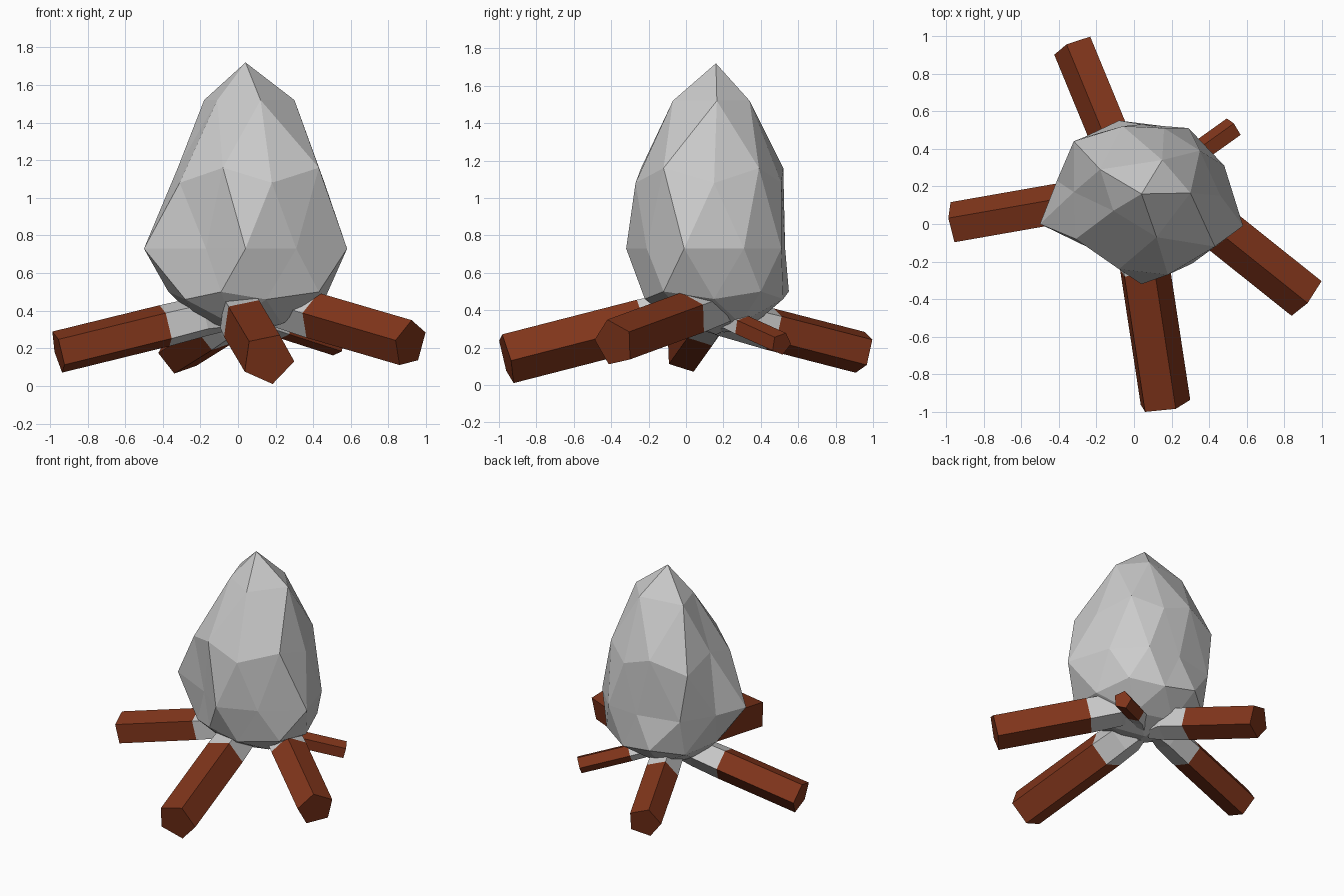
import bpy, bmesh
from math import sin, cos, radians
from mathutils import Vector

if "Cube" in bpy.data.objects:
    bpy.data.objects.remove(bpy.data.objects["Cube"])


def mesh_object(name, bm):
    bmesh.ops.recalc_face_normals(bm, faces=bm.faces)
    me = bpy.data.meshes.new(name)
    bm.to_mesh(me)
    bm.free()
    ob = bpy.data.objects.new(name, me)
    bpy.context.collection.objects.link(ob)
    return ob


# Flame: faceted ball with rings of 1-5-10-10-10-5-1 points, pulled to a tip
def build_flame():
    bm = bmesh.new()

    def ring(points, z_even, z_odd):
        return [bm.verts.new((x, y, z_odd if i % 2 else z_even))
                for i, (x, y) in enumerate(points)]

    tip = bm.verts.new((0.04, 0.16, 1.72))
    crown = ring([(.30, .165), (.15, .34), (-.18, .29), (-.11, .07), (.12, -.07)], 1.52, 1.52)
    upper = ring([(.46, .15), (.35, .39), (.16, .51), (-.06, .52), (-.32, .44),
                  (-.32, .17), (-.31, -.08), (-.08, -.24), (.18, -.27), (.43, -.12)], 1.08, 1.16)
    belly = ring([(.48, .31), (.29, .51), (.04, .53), (-.27, .46), (-.41, .23),
                  (-.50, 0), (-.17, -.16), (.04, -.32), (.31, -.21), (.58, -.01)], .73, .73)
    lower = ring([(.46, .15), (.38, .40), (.16, .52), (-.08, .55), (-.27, .40),
                  (-.37, .16), (-.28, -.08), (-.09, -.21), (.15, -.22), (.43, -.12)], .46, .50)
    base = ring([(.04 + .24 * cos(radians(a)), .16 + .22 * sin(radians(a)))
                 for a in range(36, 396, 72)], .33, .33)
    foot = bm.verts.new((0.04, 0.16, 0.27))
    for i in range(5):
        j, k = (i + 1) % 5, 2 * i
        for f in ((tip, crown[i], crown[j]),
                  (crown[i], upper[k - 1], upper[k]),
                  (crown[i], upper[k], upper[k + 1]),
                  (crown[i], upper[k + 1], crown[j]),
                  (base[i], lower[k], lower[k + 1]),
                  (base[i], lower[k + 1], lower[(k + 2) % 10]),
                  (base[i], lower[(k + 2) % 10], base[j]),
                  (foot, base[i], base[j])):
            bm.faces.new(f)
    for k in range(10):
        n = (k + 1) % 10
        for f in ((upper[k], belly[k], upper[n]), (belly[k], belly[n], upper[n]),
                  (belly[k], lower[n], belly[n]), (lower[k], lower[n], belly[k])):
            bm.faces.new(f)
    mesh_object("flame", bm)


# Five-sided beam through (centre, radius) stations, capped at both ends
def beam(name, axis, stations, phase):
    bm = bmesh.new()
    u = Vector((0, 0, 1)).cross(axis).normalized()
    v = axis.cross(u)
    rings = []
    for c, r in stations:
        angles = [radians(phase + 72 * i) for i in range(5)]
        rings.append([bm.verts.new(c + r * (cos(a) * u + sin(a) * v)) for a in angles])
    for a, b in zip(rings, rings[1:]):
        for i in range(5):
            j = (i + 1) % 5
            bm.faces.new((a[i], a[j], b[j], b[i]))
    bm.faces.new(rings[0])
    bm.faces.new(rings[-1])
    return mesh_object(name, bm)


bark = bpy.data.materials.new("bark")
bark.diffuse_color = (0.22, 0.036, 0.011, 1)
bark.use_nodes = True
bark.node_tree.nodes["Principled BSDF"].inputs["Base Color"].default_value = bark.diffuse_color


# Log: brown outer length with a grey ashy end tapering under the flame
def build_log(name, outer, inner, radius, phase, ash):
    outer, inner = Vector(outer), Vector(inner)
    axis = (outer - inner).normalized()
    beam(name, axis, [(outer, radius), (inner, radius)], phase).data.materials.append(bark)
    beam(name + "_ash", axis, [(inner, radius), (inner - axis * ash * .6, radius * .95),
                               (inner - axis * ash - Vector((0, 0, .05)), radius * .5)], phase)


build_flame()
build_log("front_log", (.16, -.96, .145), (.05, -.24, .33), .142, -78, .30)
build_log("left_log", (-.955, 0, .18), (-.385, .10, .32), .118, 36, .34)
build_log("right_log", (.915, -.385, .225), (.42, .01, .37), .13, 100, .36)
build_log("back_log", (-.315, .945, .175), (-.115, .46, .30), .118, 0, .32)
build_log("small_log", (.53, .51, .22), (.25, .31, .31), .063, 0, .20)
